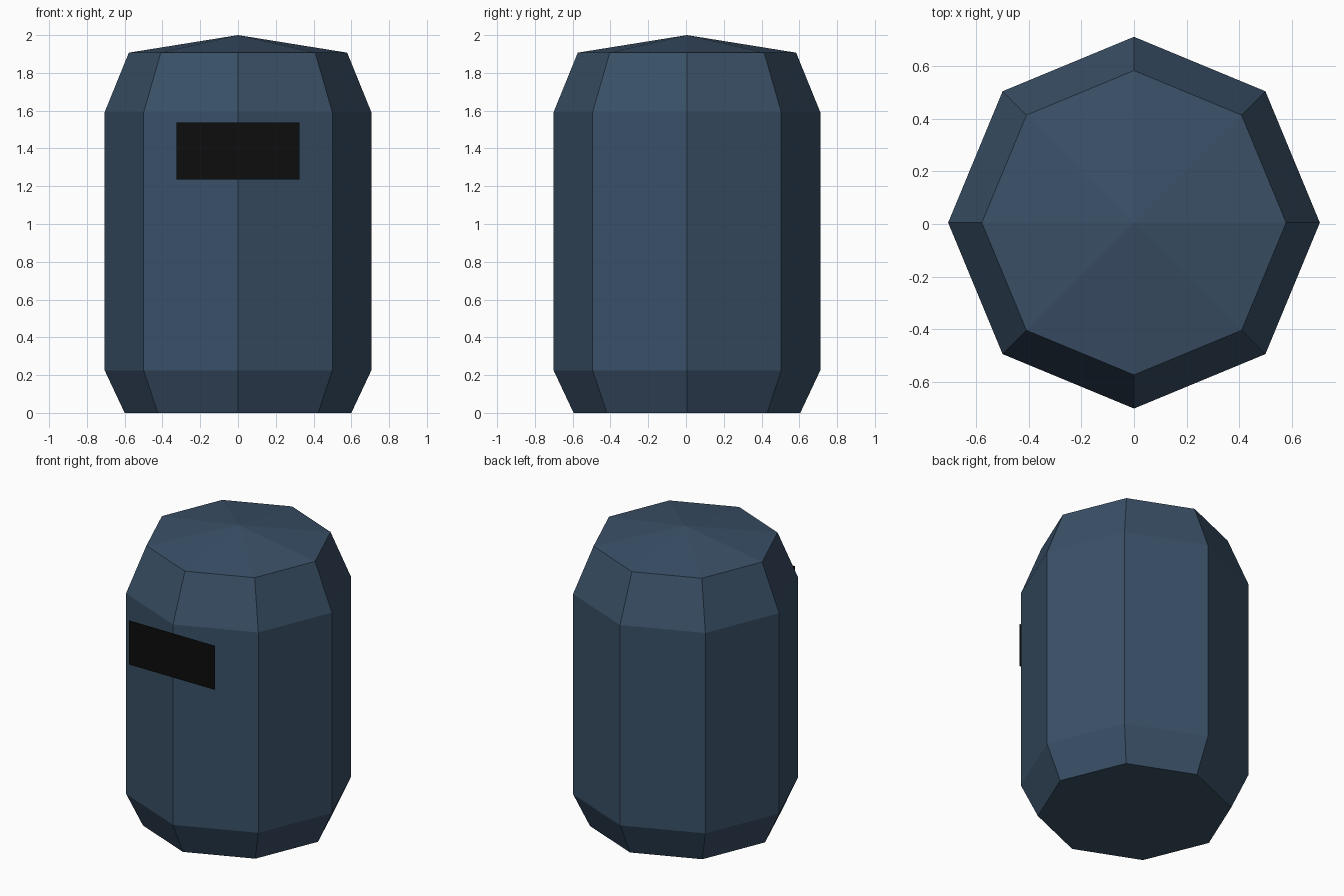
import bpy, bmesh, math

if "Cube" in bpy.data.objects:
    bpy.data.objects.remove(bpy.data.objects["Cube"])

BODY_Y = 0.005      # body sits slightly back so that the slot plate closes the depth
SIDES = 8


def material(name, rgb):
    m = bpy.data.materials.new(name)
    m.diffuse_color = (*rgb, 1.0)
    m.use_nodes = True
    m.node_tree.nodes["Principled BSDF"].inputs["Base Color"].default_value = m.diffuse_color
    return m


def finish(name, bm, mat):
    bmesh.ops.recalc_face_normals(bm, faces=bm.faces)
    mesh = bpy.data.meshes.new(name)
    bm.to_mesh(mesh)
    bm.free()
    mesh.materials.append(mat)
    obj = bpy.data.objects.new(name, mesh)
    bpy.context.collection.objects.link(obj)
    return obj


steel_blue = material("steel blue", (0.042, 0.080, 0.135))
black = material("black", (0.004, 0.004, 0.004))

# Body: eight-sided barrel with chamfered ends and a shallow pointed cap
profile = [(0.60, 0.0), (0.706, 0.225), (0.706, 1.592), (0.578, 1.907)]
bm = bmesh.new()
rings = []
for r, z in profile:
    rings.append([bm.verts.new((r * math.cos(math.tau * i / SIDES),
                                r * math.sin(math.tau * i / SIDES) + BODY_Y, z))
                  for i in range(SIDES)])
apex = bm.verts.new((0, BODY_Y, 2.0))
for i in range(SIDES):
    j = (i + 1) % SIDES
    for low, high in zip(rings, rings[1:]):
        bm.faces.new((low[i], low[j], high[j], high[i]))
    bm.faces.new((rings[-1][i], rings[-1][j], apex))
bm.faces.new(rings[0][::-1])
finish("body", bm, steel_blue)

# Eye slot: flat plate standing just in front of the front edge
bm = bmesh.new()
bm.faces.new([bm.verts.new((x, -0.711, z)) for x, z in
              ((-0.326, 1.236), (0.326, 1.236), (0.326, 1.537), (-0.326, 1.537))])
slot = finish("eye_slot", bm, black)
if slot.data.polygons[0].normal.y > 0:
    slot.data.flip_normals()
